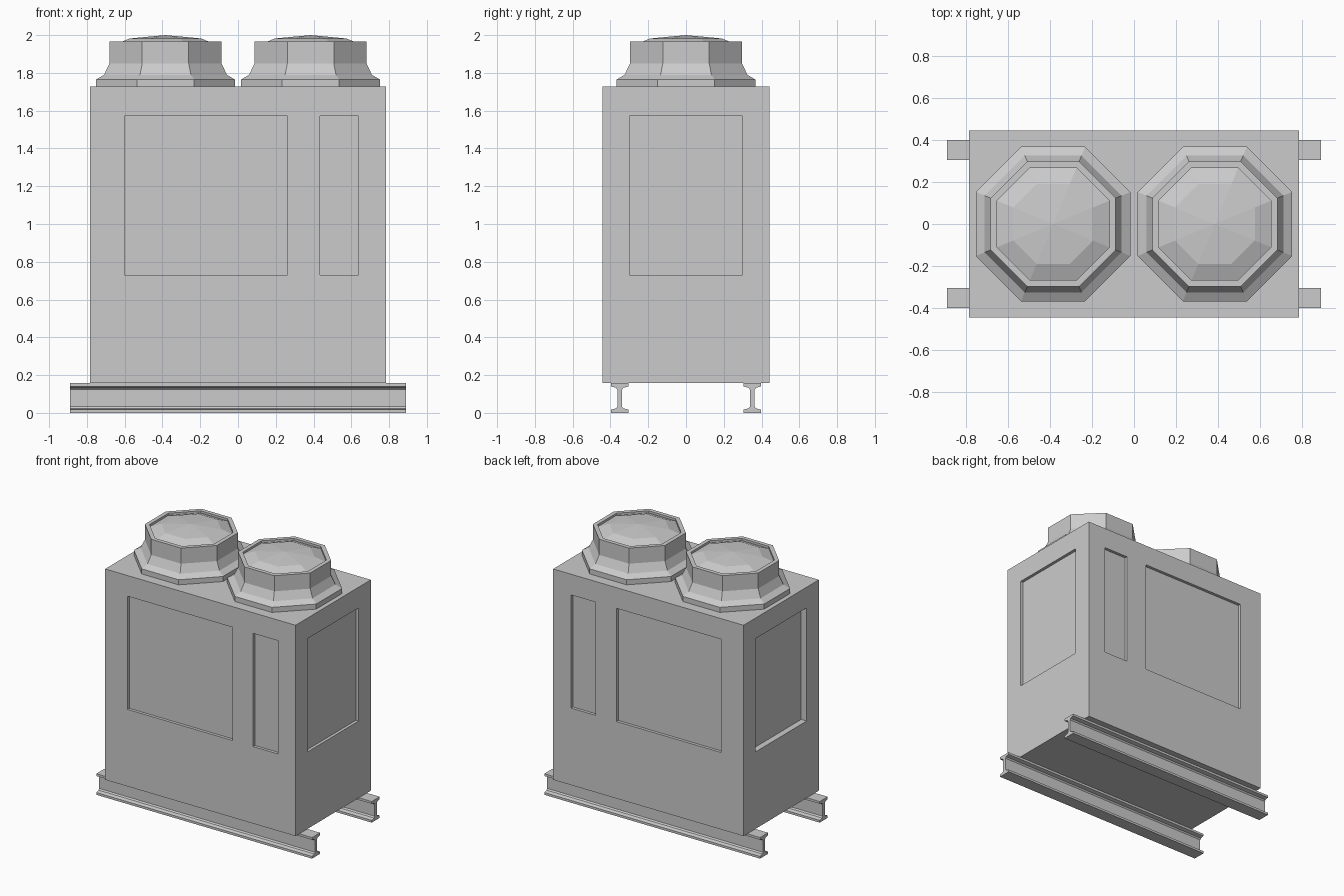
import bpy
import bmesh
from math import cos, sin, pi

cube = bpy.data.objects.get("Cube")
if cube:
    bpy.data.objects.remove(cube, do_unlink=True)

# One painted-metal colour for everything
grey = bpy.data.materials.new("light grey metal")
grey.use_nodes = True
colour = (0.6, 0.6, 0.6, 1)
grey.diffuse_color = colour
grey.node_tree.nodes["Principled BSDF"].inputs["Base Color"].default_value = colour


def make_object(name, bm):
    bmesh.ops.recalc_face_normals(bm, faces=bm.faces)
    mesh = bpy.data.meshes.new(name)
    bm.to_mesh(mesh)
    bm.free()
    mesh.materials.append(grey)
    obj = bpy.data.objects.new(name, mesh)
    bpy.context.collection.objects.link(obj)
    return obj


def box(name, low, high):
    bm = bmesh.new()
    bmesh.ops.create_cube(bm, size=1)
    for v in bm.verts:
        v.co = [(a + b) / 2 + c * (b - a) for a, b, c in zip(low, high, v.co)]
    return make_object(name, bm)


# Cabinet with recessed panels on all four walls
X, Y, BASE, ROOF = 0.784, 0.443, 0.157, 1.727
LOW, HIGH, OUT = 0.73, 1.573, 0.1
cabinet = box("cabinet", (-X, -Y, BASE), (X, Y, ROOF))
cutters = []
for x0, x1 in ((-0.6, 0.263), (0.434, 0.638)):
    cutters.append(box("front_recess", (x0, -Y - OUT, LOW), (x1, -Y + 0.022, HIGH)))
    cutters.append(box("back_recess", (x0, Y - 0.022, LOW), (x1, Y + OUT, HIGH)))
cutters.append(box("left_recess", (X - 0.022, -0.3, LOW), (X + OUT, 0.3, HIGH)))
cutters.append(box("right_recess", (-X - OUT, -0.3, LOW), (-X + 0.045, 0.3, HIGH)))
for cutter in cutters:
    cutter.hide_render = True
    mod = cabinet.modifiers.new(cutter.name, "BOOLEAN")
    mod.operation = "DIFFERENCE"
    mod.solver = "EXACT"
    mod.object = cutter

# Bake the recesses and discard the cutters
graph = bpy.context.evaluated_depsgraph_get()
baked = bpy.data.meshes.new_from_object(cabinet.evaluated_get(graph))
cabinet.modifiers.clear()
cabinet.data = baked
for cutter in cutters:
    bpy.data.objects.remove(cutter, do_unlink=True)


# Octagonal flared fan housings with a shallow domed cover
def fan(name, cx):
    profile = [(0.367, ROOF), (0.367, 1.765), (0.325, 1.79), (0.297, 1.85),
               (0.297, 1.966), (0.267, 1.966), (0.267, 1.95), (0.19, 1.982)]
    bm = bmesh.new()
    rings = []
    for apothem, z in profile:
        r = apothem / cos(pi / 8)
        angles = [(i + 0.5) * pi / 4 for i in range(8)]
        rings.append([bm.verts.new((cx + r * cos(a), r * sin(a), z)) for a in angles])
    for a, b in zip(rings, rings[1:]):
        for i in range(8):
            j = (i + 1) % 8
            bm.faces.new((a[i], a[j], b[j], b[i]))
    tip = bm.verts.new((cx, 0, 2))
    for i in range(8):
        bm.faces.new((rings[-1][i], rings[-1][(i + 1) % 8], tip))
    bm.faces.new(rings[0][::-1])
    make_object(name, bm)


fan("right_fan_housing", -0.384)
fan("left_fan_housing", 0.384)


# I-beam skids with tapered flanges
def skid(name, cy):
    quarter = [(0.047, 0), (0.047, 0.017), (0.02, 0.024), (0.012, 0.034)]
    side = quarter + [(y, BASE - z) for y, z in reversed(quarter)]
    outline = side + [(-y, z) for y, z in reversed(side)]
    bm = bmesh.new()
    end = bm.faces.new([bm.verts.new((-0.889, cy + y, z)) for y, z in outline])
    new = bmesh.ops.extrude_face_region(bm, geom=[end], use_keep_orig=True)
    verts = [g for g in new["geom"] if isinstance(g, bmesh.types.BMVert)]
    bmesh.ops.translate(bm, verts=verts, vec=(2 * 0.889, 0, 0))
    make_object(name, bm)


skid("front_skid", -0.351)
skid("back_skid", 0.351)
